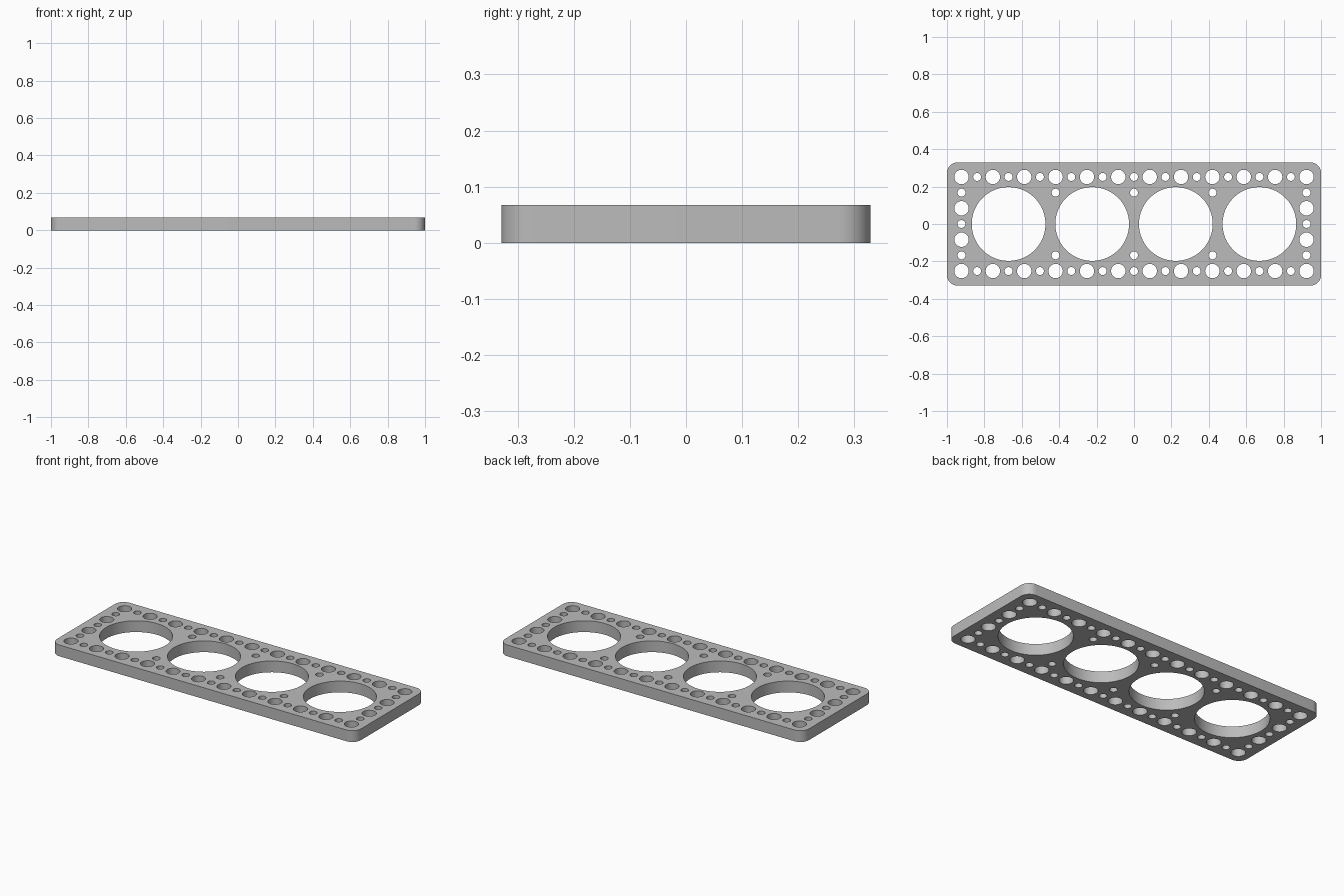
import bpy
import bmesh
from math import cos, sin, pi

if "Cube" in bpy.data.objects:
    bpy.data.objects.remove(bpy.data.objects["Cube"], do_unlink=True)

HALF_X, HALF_Y, HEIGHT, CORNER = 1.0, 0.329, 0.067, 0.056
PITCH = 0.1677
BIG, LARGE, SMALL = 0.197, 0.0385, 0.0212

steel = bpy.data.materials.new("grey steel")
steel.use_nodes = True
colour = (0.5, 0.5, 0.5, 1)
steel.diffuse_color = colour
steel.node_tree.nodes["Principled BSDF"].inputs["Base Color"].default_value = colour

bm = bmesh.new()


def loop(points):
    verts = [bm.verts.new((x, y, 0)) for x, y in points]
    for a, b in zip(verts, verts[1:] + verts[:1]):
        bm.edges.new((a, b))


def hole(x, y, radius, sides):
    loop([(x + radius * cos(2 * pi * i / sides), y + radius * sin(2 * pi * i / sides))
          for i in range(sides)])


# Rounded outline
outline = []
for quarter, (sx, sy) in enumerate([(1, 1), (-1, 1), (-1, -1), (1, -1)]):
    for i in range(13):
        a = (quarter + i / 12) * pi / 2
        outline.append((sx * (HALF_X - CORNER) + CORNER * cos(a),
                        sy * (HALF_Y - CORNER) + CORNER * sin(a)))
loop(outline)

# Four main bores
for i in range(4):
    hole((i - 1.5) * 0.447, 0, BIG, 96)

# Alternating large and small holes along the long edges
for side in (-1, 1):
    for i in range(23):
        radius = SMALL if i % 2 else LARGE
        hole((i / 2 - 5.5) * PITCH, side * 1.5 * PITCH, radius, 32)

# Alternating holes along the short edges
for side in (-1, 1):
    for i in range(-2, 3):
        radius = LARGE if i % 2 else SMALL
        hole(side * 5.5 * PITCH, i * PITCH / 2, radius, 32)

# Small holes between the bores
for column in (-2.5, 0, 2.5):
    for side in (-1, 1):
        hole(column * PITCH, side * PITCH, SMALL, 32)

# Fill the flat profile and raise it into a plate
bmesh.ops.triangle_fill(bm, edges=bm.edges[:], use_beauty=True, normal=(0, 0, 1))
raised = bmesh.ops.extrude_face_region(bm, geom=bm.faces[:], use_keep_orig=True)
top = [v for v in raised["geom"] if isinstance(v, bmesh.types.BMVert)]
bmesh.ops.translate(bm, verts=top, vec=(0, 0, HEIGHT))
bmesh.ops.recalc_face_normals(bm, faces=bm.faces[:])

mesh = bpy.data.meshes.new("gasket_plate")
bm.to_mesh(mesh)
bm.free()
mesh.materials.append(steel)
plate = bpy.data.objects.new("gasket_plate", mesh)
bpy.context.collection.objects.link(plate)

bpy.ops.object.select_all(action="DESELECT")
plate.select_set(True)
bpy.context.view_layer.objects.active = plate
bpy.ops.object.shade_smooth_by_angle(angle=pi / 6)
